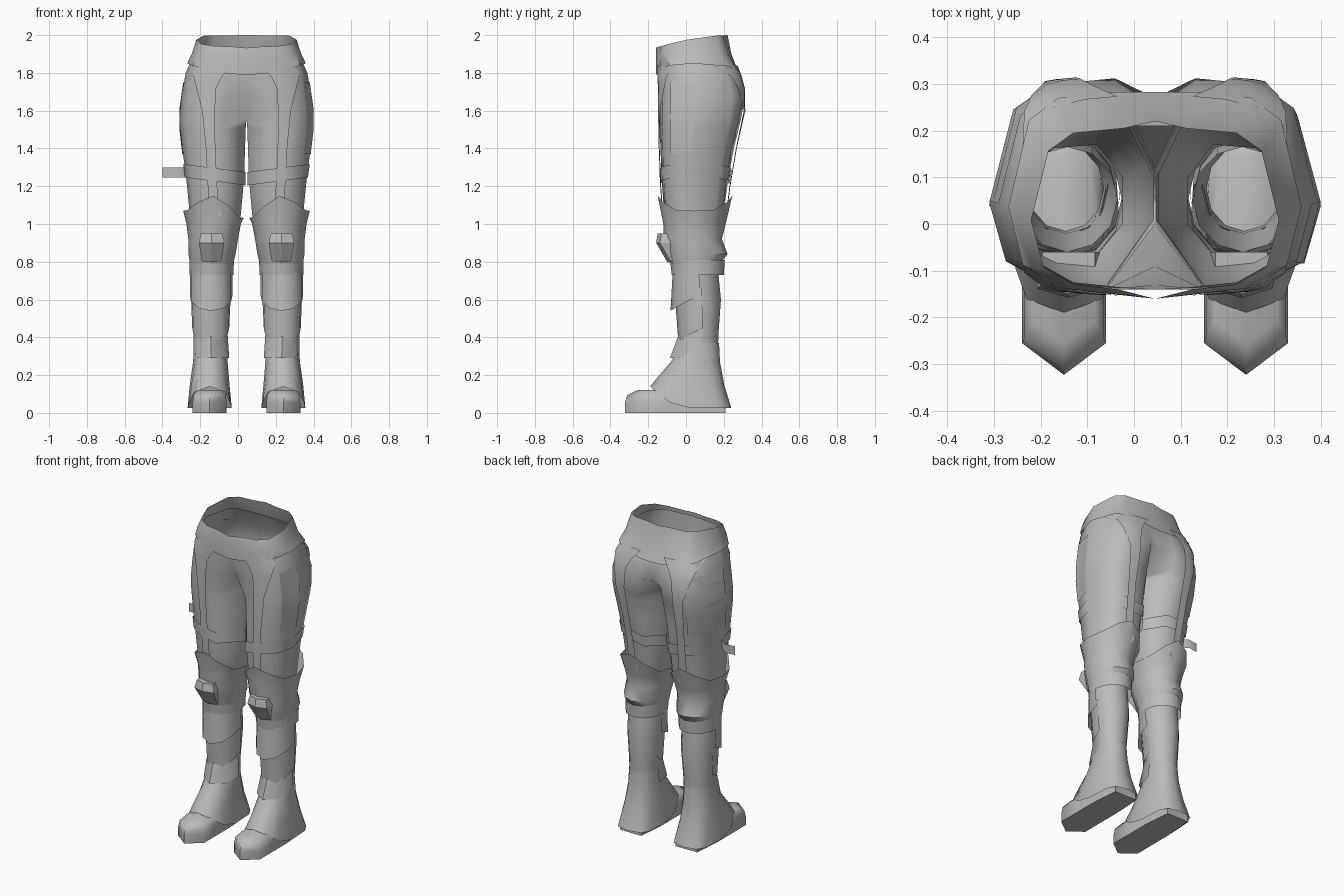
import bpy
import bmesh
from math import sin, cos, pi, radians
from mathutils import Vector

cube = bpy.data.objects.get("Cube")
if cube:
    bpy.data.objects.remove(cube, do_unlink=True)

CENTRE_X = 0.045  # symmetry plane of the pair of legs

grey = bpy.data.materials.new("plain grey")
grey.use_nodes = True
grey.diffuse_color = (0.5, 0.5, 0.5, 1)
grey.node_tree.nodes["Principled BSDF"].inputs["Base Color"].default_value = grey.diffuse_color


def loft(name, rows, closed=True, caps=False, mirrored=True, close_from=0, sharp=45):
    """Skin rows of points into one surface; closed rows wrap around."""
    bm = bmesh.new()
    grid = [[bm.verts.new(point) for point in row] for row in rows]
    count = len(grid[0])
    for r, (upper, lower) in enumerate(zip(grid, grid[1:])):
        wraps = closed and r >= close_from
        for k in range(count if wraps else count - 1):
            n = (k + 1) % count
            bm.faces.new((upper[k], upper[n], lower[n], lower[k]))
    if caps:
        bm.faces.new(grid[0])
        bm.faces.new(grid[-1])
    bmesh.ops.recalc_face_normals(bm, faces=bm.faces[:])
    mesh = bpy.data.meshes.new(name)
    bm.to_mesh(mesh)
    bm.free()
    mesh.materials.append(grey)
    for polygon in mesh.polygons:
        polygon.use_smooth = True
    mesh.set_sharp_from_angle(angle=radians(sharp))
    obj = bpy.data.objects.new(name, mesh)
    obj.location.x = CENTRE_X
    bpy.context.collection.objects.link(obj)
    if mirrored:
        mirror = obj.modifiers.new("mirror", "MIRROR")
        mirror.merge_threshold = 0.001
    return obj


# Trouser cross-section: (share of width, share of depth), front to back
SECTION = [(0.3, 0), (0.65, 0.03), (0.9, 0.14), (1, 0.43),
           (0.86, 0.86), (0.66, 0.97), (0.25, 1)]


def section(z, inner, outer, front, back, mid_front, mid_back):
    points = [Vector((inner, mid_front, z))]
    for across, depth in SECTION:
        points.append(Vector((inner + across * (outer - inner),
                              front + depth * (back - front), z)))
    points.append(Vector((inner, mid_back, z)))
    return points


# Trousers: open waist, saddle at the crotch, then a closed tube per leg
BODY = [
    (1.92, 0, .27, -.135, .21, -.14, .21),
    (1.8, 0, .322, -.14, .272, -.13, .265),
    (1.67, 0, .345, -.14, .312, -.09, .27),
    (1.56, 0, .355, -.14, .292, 0, .12),
    (1.51, .004, .352, -.14, .28, .01, .1),
    (1.4, .008, .34, -.135, .253, 0, .15),
    (1.25, .012, .32, -.13, .225, 0, .13),
    (1.05, .03, .3, -.115, .198, 0, .12),
    (.9, .07, .29, -.08, .17, 0, .1),
]
loft("trousers", [section(*row) for row in BODY], close_from=3, sharp=75)


def ring_at(z, swell=1.0):
    """Trouser cross-section at any height, optionally enlarged."""
    for high, low in zip(BODY, BODY[1:]):
        if high[0] >= z >= low[0]:
            t = (high[0] - z) / (high[0] - low[0])
            points = section(*[a + (b - a) * t for a, b in zip(high, low)])
            break
    middle = sum(points, Vector()) / len(points)
    return [Vector((middle.x + (p.x - middle.x) * swell,
                    middle.y + (p.y - middle.y) * swell, z)) for p in points]


def on_surface(z, u, back, gap):
    """Point in front of (or behind) the trousers at sideways distance u."""
    points = ring_at(z)
    side = points[:3:-1] if back else points[:5]
    for a, b in zip(side, side[1:]):
        if u <= b.x:
            break
    t = min(1, max(0, (u - a.x) / (b.x - a.x)))
    return Vector((u, a.y + (b.y - a.y) * t + (gap if back else -gap), z))


# Waistband with a curved rim rising to the back and a hem raised at the hips
rim = section(1.975, 0, .265, -.14, .205, -.16, .22)
for p in rim:
    p.z += 0.2 * p.y - 0.4 * p.y ** 2
band = section(1.9, 0, .29, -.15, .235, -.16, .24)
hem = section(1.79, 0, .314, -.15, .283, -.16, .283)
for p in hem:
    p.z += 0.06 * (p.x / 0.314) ** 2
loft("waistband", [rim, band, hem], closed=False)

# Long tongues hanging from the waistband, front and back
TONGUE = [(1.84, .08, .285), (1.78, .13, .28), (1.72, .16, .265), (1.6, .168, .235),
          (1.4, .165, .215), (1.2, .155, .205), (1.09, .15, .205),
          (1.05, .125, .22), (1.02, .165, .19)]
for name, back, gap in (("front_tongue", False, 0.015), ("back_tongue", True, 0.022)):
    loft(name, [[on_surface(z, a + (b - a) * k / 3, back, gap) for k in range(4)]
                for z, a, b in TONGUE], closed=False)

# Thigh straps, sloping down towards the inside
strap = []
for z in (1.3, 1.23):
    row = ring_at(z, 1.05)
    for p in row:
        p.x = max(p.x, 0.005)
        p.z += 0.13 * (p.x - 0.2)
    strap.append(row)
loft("thigh_strap", strap, sharp=75)

# Loose strap end on the right thigh
loose = [(-.4, .08), (-.335, .09), (-.28, .04)]
loft("loose_strap_end", [[(x - CENTRE_X, y, z) for x, y in loose] for z in (1.3, 1.245)],
     closed=False, mirrored=False, sharp=75)

# Thigh panels: large one behind on the right, small one in front on the left
PANEL_HEIGHTS = (1.75, 1.62, 1.5, 1.37)
loft("left_thigh_panel", [ring_at(z, 1.025)[3:5] for z in PANEL_HEIGHTS],
     closed=False, mirrored=False)
loft("right_thigh_panel", [[Vector((-p.x, p.y, p.z)) for p in ring_at(z, 1.025)[4:7]]
                           for z in PANEL_HEIGHTS], closed=False, mirrored=False)


def oval(z, x0, x1, y0, y1, lift=None, sweep=None, count=12, boxy=1.0):
    """Ring (or front arc, if sweep is given) starting from the front.
    A boxy value below one squares off the sides and the back."""
    if sweep:
        angles = [radians(-sweep + 2 * sweep * k / count) for k in range(count + 1)]
    else:
        angles = [2 * pi * k / count for k in range(count)]
    points = []
    for a in angles:
        across = abs(sin(a)) ** boxy * (1 if sin(a) > 0 else -1)
        along = cos(a) if cos(a) > 0 else -abs(cos(a)) ** boxy
        points.append(Vector(((x0 + x1) / 2 + (x1 - x0) / 2 * across,
                              (y0 + y1) / 2 - (y1 - y0) / 2 * along,
                              z + (lift(a) if lift else 0))))
    return points


# Knee guard with pointed top, flared back and a band below
def crown(a):
    return 0.1 * cos(a) ** 4 + 0.02 * sin(a) - 0.01


loft("knee_guard", [
    oval(1.06, .015, .335, -.15, .245, crown),
    oval(1, .03, .318, -.12, .21),
    oval(.92, .045, .308, -.12, .19),
    oval(.84, .058, .307, -.1, .22),
    oval(.79, .07, .298, -.085, .18),
], sharp=35)
loft("knee_band", [oval(.81, .066, .303, -.085, .205), oval(.73, .07, .302, -.075, .2)])


# Knee pad block
def pad_row(z, half, front):
    c = 0.185
    return [(c - half, -0.06, z), (c - half, front + 0.02, z), (c, front, z),
            (c + half, front + 0.02, z), (c + half, -0.06, z)]


loft("knee_pad", [pad_row(.95, .056, -.15), pad_row(.9, .068, -.158),
                  pad_row(.8, .05, -.1)], caps=True, sharp=20)

# Lower leg
loft("lower_leg", [
    oval(.8, .08, .295, -.06, .165),
    oval(.6, .083, .29, -.05, .185),
    oval(.42, .1, .278, -.02, .172),
    oval(.3, .11, .273, -.015, .168),
    oval(.2, .108, .277, -.02, .175),
], sharp=60)


# Overlapping shin plates with pointed lower edges
def point_down(a):
    return -0.08 * max(0, cos(a))


def shin_plate(name, top, bottom):
    loft(name, [oval(*top, sweep=100, count=6),
                oval(*bottom, lift=point_down, sweep=100, count=6)],
         closed=False)


shin_plate("upper_shin_plate", (.75, .073, .302, -.07, .165), (.62, .073, .302, -.082, .19))
shin_plate("lower_shin_plate", (.66, .08, .297, -.062, .185), (.45, .09, .289, -.04, .18))
loft("ankle_plate", [
    oval(.44, .1, .282, -.03, .17, sweep=100, count=4),
    oval(.29, .09, .282, -.085, .18, sweep=100, count=4),
], closed=False, sharp=50)


# Boot upper: flares to a square heel, with its front edge raised over the toes
def instep(a):
    return 0.115 * max(0, cos(a)) ** 2


loft("boot_upper", [
    oval(.37, .105, .276, -.02, .175),
    oval(.27, .1, .283, -.08, .18, boxy=.85),
    oval(.15, .09, .3, -.15, .202, lambda a: instep(a) / 3, boxy=.7),
    oval(.025, .078, .312, -.19, .24, instep, boxy=.55),
], sharp=50)

# Foot with pointed toe and flat sole
SOLE = [(.12, .21), (.27, .21), (.285, .02), (.285, -.12), (.285, -.255),
        (.195, -.323), (.105, -.255), (.105, -.12), (.105, .02)]


def sole_row(z, scale):
    return [(.195 + (x - .195) * scale, -.06 + (y + .06) * scale, z) for x, y in SOLE]


loft("foot", [sole_row(0, 1), sole_row(.055, 1), sole_row(.095, .95), sole_row(.12, .75)],
     caps=True, sharp=60)
